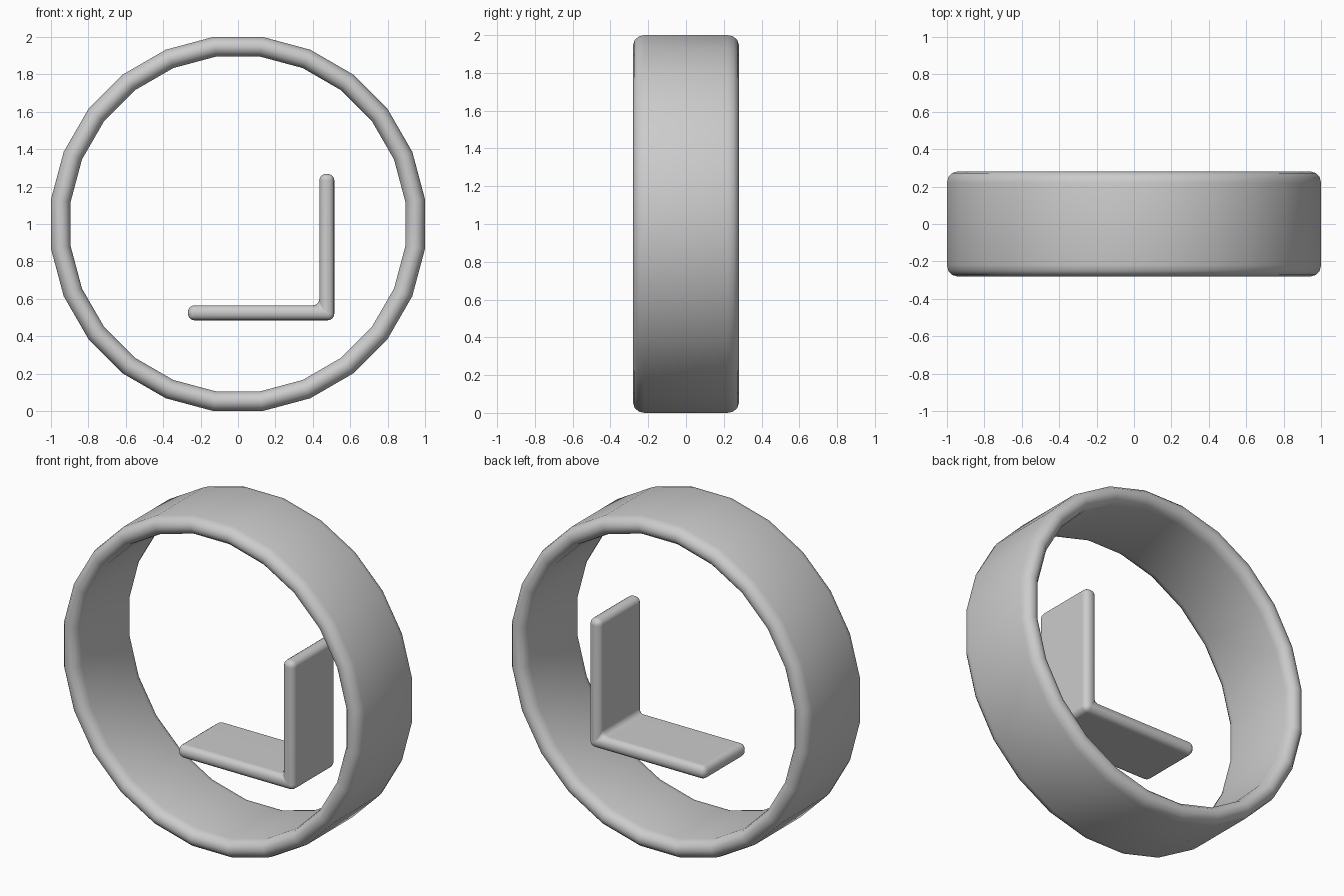
import bpy, bmesh
from math import pi, sin, cos, tan
from mathutils import Matrix, Vector

cube = bpy.data.objects.get("Cube")
if cube:
    bpy.data.objects.remove(cube, do_unlink=True)

grey = bpy.data.materials.new("light_grey")
grey.use_nodes = True
grey.diffuse_color = (0.6, 0.6, 0.6, 1)
grey.node_tree.nodes["Principled BSDF"].inputs["Base Color"].default_value = (0.6, 0.6, 0.6, 1)


def finish(bm, name):
    """Turn a bmesh into a smooth grey object."""
    bmesh.ops.recalc_face_normals(bm, faces=bm.faces)
    mesh = bpy.data.meshes.new(name)
    bm.to_mesh(mesh)
    bm.free()
    mesh.materials.append(grey)
    mesh.shade_smooth()
    obj = bpy.data.objects.new(name, mesh)
    bpy.context.collection.objects.link(obj)
    return obj


def add_bevel(obj, width, segments):
    mod = obj.modifiers.new("rounded_edges", 'BEVEL')
    mod.width = width
    mod.segments = segments
    mod.limit_method = 'ANGLE'
    mod.angle_limit = 0.8


# Ring: a rounded band section swept around the y axis, with flats at top and sides
SIDES, HALF_DEPTH, OUTER, INNER = 24, 0.28, 1.0, 0.895
mid, half = (OUTER + INNER) / 2, (OUTER - INNER) / 2
section = []
for end in (-1, 1):
    for i in range(7):
        a = pi * i / 6
        section.append((mid + end * -half * cos(a),
                        end * (HALF_DEPTH - 0.06 + 0.06 * sin(a))))
stretch = 1 / cos(pi / SIDES)
bm = bmesh.new()
rows = []
for s in range(SIDES):
    a = 2 * pi * (s + 0.5) / SIDES
    rows.append([bm.verts.new((r * stretch * cos(a), y, 1 + r * stretch * sin(a)))
                 for r, y in section])
n = len(section)
for s in range(SIDES):
    here, there = rows[s], rows[(s + 1) % SIDES]
    for i in range(n):
        j = (i + 1) % n
        bm.faces.new((here[i], here[j], there[j], there[i]))
finish(bm, "ring")

# Bracket: an L section extruded in depth, all edges rounded
left, right, low, high, thick, depth = -0.268, 0.515, 0.485, 1.268, 0.08, 0.205
outline = [(left, low), (right, low), (right, high), (right - thick, high),
           (right - thick, low + thick), (left, low + thick)]
bm = bmesh.new()
face = bm.faces.new([bm.verts.new((x, -depth, z)) for x, z in outline])
new = bmesh.ops.extrude_face_region(bm, geom=[face])["geom"]
bmesh.ops.translate(bm, vec=(0, 2 * depth, 0),
                    verts=[v for v in new if isinstance(v, bmesh.types.BMVert)])
bracket = finish(bm, "angle_bracket")
add_bevel(bracket, 0.036, 4)
shading = bracket.modifiers.new("even_shading", 'WEIGHTED_NORMAL')
